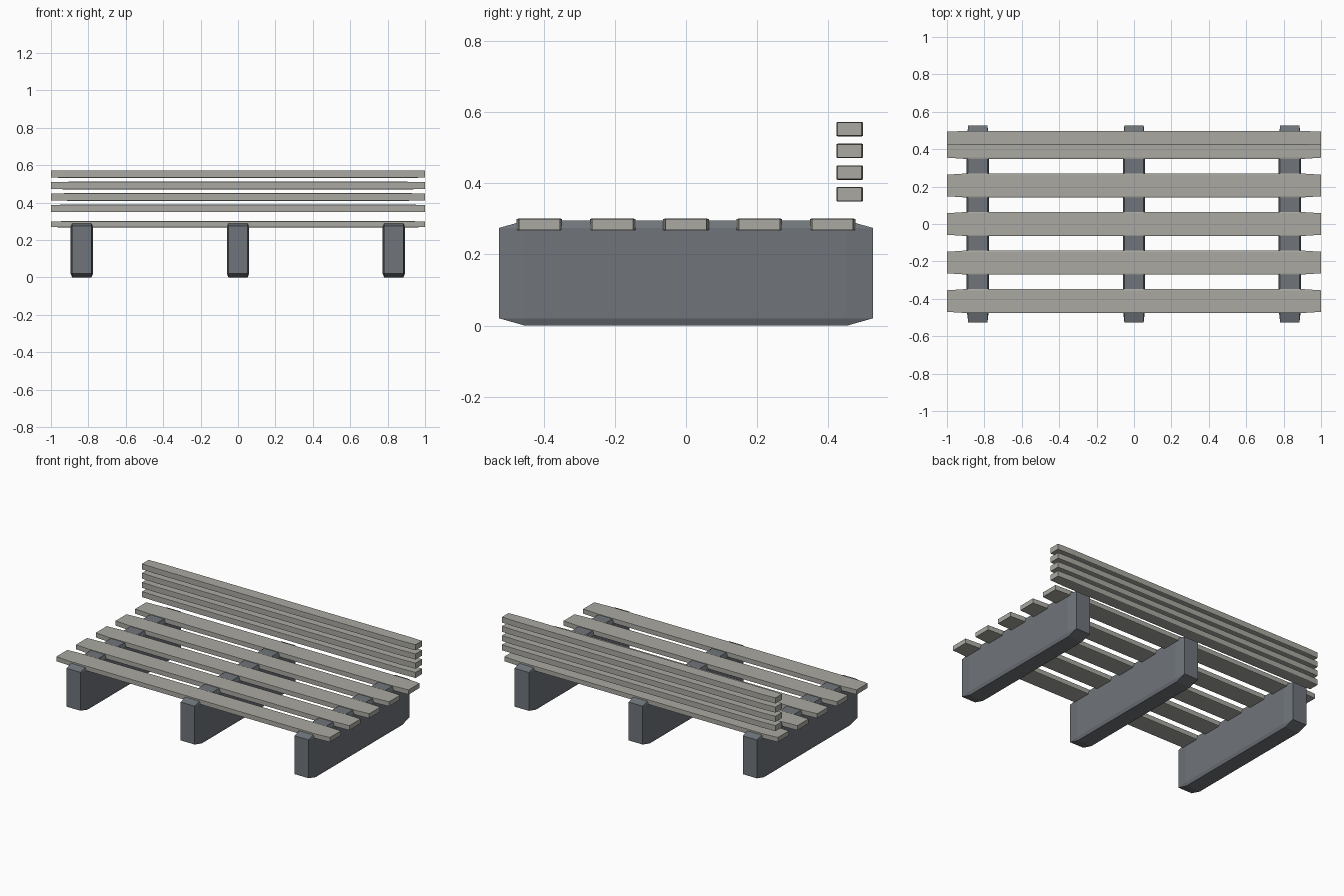
import bpy
import bmesh
from mathutils import Vector

cube = bpy.data.objects.get("Cube")
if cube:
    bpy.data.objects.remove(cube, do_unlink=True)


def make_material(name, rgb):
    mat = bpy.data.materials.new(name)
    mat.use_nodes = True
    color = (*rgb, 1.0)
    mat.diffuse_color = color
    bsdf = mat.node_tree.nodes["Principled BSDF"]
    bsdf.inputs["Base Color"].default_value = color
    bsdf.inputs["Roughness"].default_value = 0.8
    return mat


def chamfered_block(name, center, size, chamfer, mat):
    """Unit cube with chamfered edges, then stretched so the chamfer
    stays proportional to each dimension."""
    bm = bmesh.new()
    bmesh.ops.create_cube(bm, size=1.0)
    bmesh.ops.bevel(bm, geom=bm.edges[:], offset=chamfer, segments=1,
                    profile=0.5, affect='EDGES')
    bmesh.ops.scale(bm, vec=Vector(size), verts=bm.verts)
    bmesh.ops.recalc_face_normals(bm, faces=bm.faces)
    mesh = bpy.data.meshes.new(name)
    bm.to_mesh(mesh)
    bm.free()
    mesh.materials.append(mat)
    obj = bpy.data.objects.new(name, mesh)
    obj.location = center
    bpy.context.collection.objects.link(obj)
    return obj


weathered_wood = make_material("weathered wood", (0.40, 0.395, 0.36))
slate_stone = make_material("slate stone", (0.16, 0.178, 0.198))

# Stone supports running front to back
for side, x in (("right", -0.835), ("middle", 0.0), ("left", 0.833)):
    chamfered_block(f"{side}_support", (x, 0, 0.1475),
                    (0.12, 1.052, 0.295), 0.07, slate_stone)

# Seat slats
for i in range(5):
    chamfered_block(f"seat_slat_{i + 1}", (0, (i - 2) * 0.206, 0.284),
                    (2.0, 0.128, 0.034), 0.05, weathered_wood)

# Backrest slats, stacked above the rear seat slat
for i in range(4):
    chamfered_block(f"back_slat_{i + 1}", (0, 0.46, 0.369 + i * 0.061),
                    (2.0, 0.075, 0.041), 0.05, weathered_wood)
